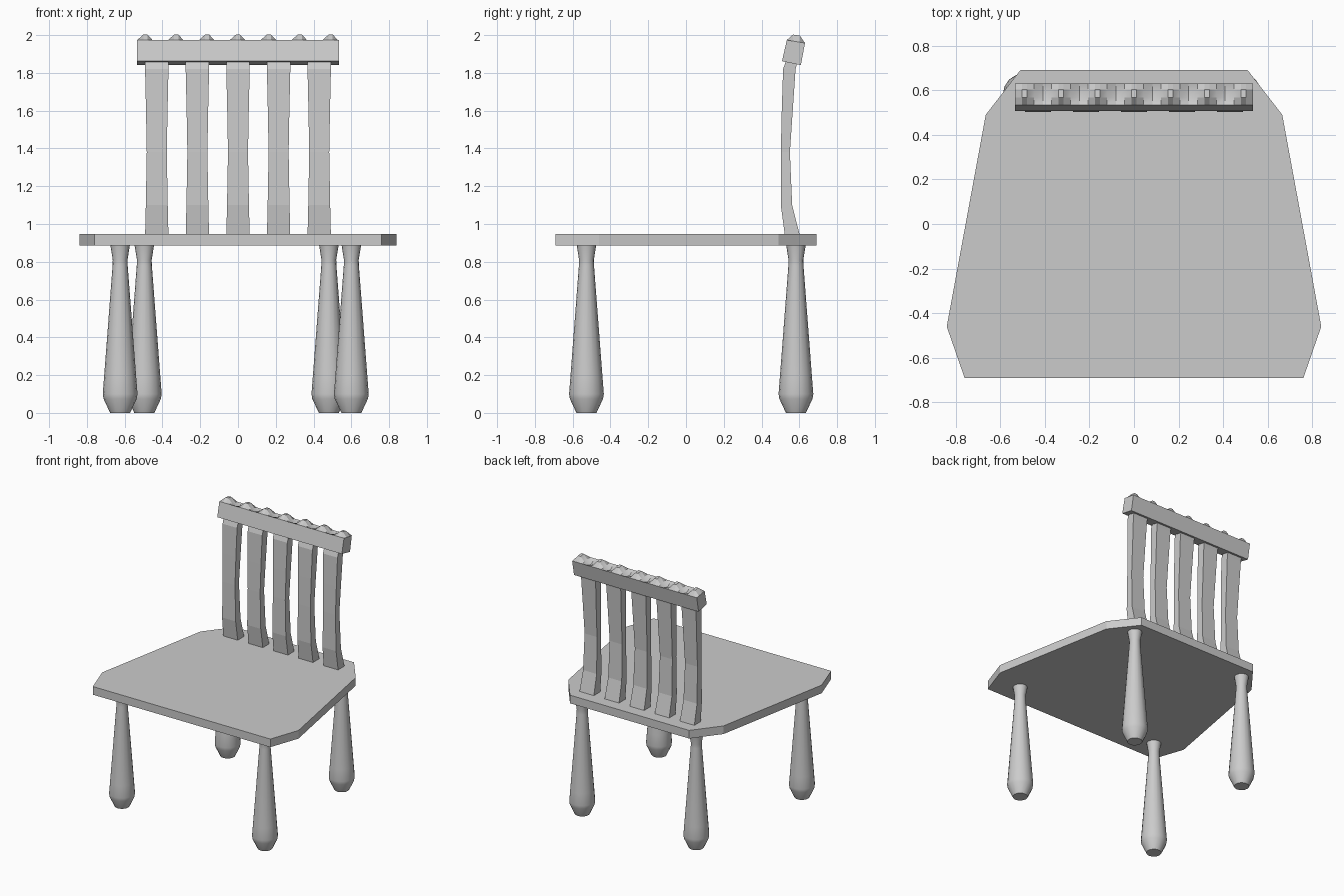
import bpy, bmesh
from math import cos, sin, pi, radians

cube = bpy.data.objects.get("Cube")
if cube:
    bpy.data.objects.remove(cube, do_unlink=True)

grey = bpy.data.materials.new("plain_grey")
grey.use_nodes = True
grey.diffuse_color = (0.6, 0.6, 0.6, 1)
grey.node_tree.nodes["Principled BSDF"].inputs["Base Color"].default_value = (0.6, 0.6, 0.6, 1)


def loft(name, rings, smooth=None):
    """Skin a list of matching closed rings and cap both ends."""
    bm = bmesh.new()
    rows = [[bm.verts.new(p) for p in ring] for ring in rings]
    n = len(rows[0])
    for a, b in zip(rows, rows[1:]):
        for i in range(n):
            j = (i + 1) % n
            bm.faces.new((a[i], a[j], b[j], b[i]))
    bm.faces.new(rows[0])
    bm.faces.new(rows[-1])
    bmesh.ops.recalc_face_normals(bm, faces=bm.faces)
    mesh = bpy.data.meshes.new(name)
    bm.to_mesh(mesh)
    bm.free()
    mesh.materials.append(grey)
    obj = bpy.data.objects.new(name, mesh)
    bpy.context.collection.objects.link(obj)
    if smooth:
        bpy.ops.object.select_all(action='DESELECT')
        obj.select_set(True)
        bpy.context.view_layer.objects.active = obj
        bpy.ops.object.shade_smooth_by_angle(angle=radians(smooth))
    return obj


# Seat: tapered board with clipped corners
half = [(0.76, -0.69), (0.84, -0.46), (0.665, 0.49), (0.51, 0.69)]
outline = half + [(-x, y) for x, y in reversed(half)]
loft("seat", [[(x, y, z) for x, y in outline] for z in (0.885, 0.948)])

# Legs: turned club shape
leg_profile = [(0.053, 0), (0.088, 0.075), (0.092, 0.10), (0.085, 0.19),
               (0.04, 0.78), (0.039, 0.81), (0.052, 0.89)]
legs = {"front_right_leg": (-0.624, -0.527), "front_left_leg": (0.6, -0.527),
        "back_right_leg": (-0.496, 0.582), "back_left_leg": (0.481, 0.582)}
for name, (cx, cy) in legs.items():
    loft(name, [[(cx + r * cos(k * pi / 8), cy + r * sin(k * pi / 8), z)
                 for k in range(16)] for r, z in leg_profile], 45)

# Back slats: bowed, slightly waisted (z, front y, back y, half width)
slat_profile = [(0.93, 0.525, 0.605, 0.062), (1.10, 0.502, 0.562, 0.058),
                (1.38, 0.502, 0.55, 0.053), (1.60, 0.507, 0.565, 0.057),
                (1.82, 0.514, 0.58, 0.062), (1.88, 0.535, 0.595, 0.062)]
for i in range(5):
    cx = (i - 2) * 0.215
    loft(f"back_slat_{i + 1}",
         [[(cx - w, f, z), (cx + w, f, z), (cx + w, b, z), (cx - w, b, z)]
          for z, f, b, w in slat_profile])

# Top rail: tilted bar with knobs and shallow scoops along its upper face
stations = []
for i in range(7):
    px = (i - 3) * 0.1635
    stations += [(px - 0.043, 0), (px - 0.011, 0.034), (px + 0.011, 0.034), (px + 0.043, 0)]
    if i < 6:
        stations.append((px + 0.082, -0.02))


def rail_ring(x, lift):
    top = [(x, 0.534 + 0.096 * t, 1.974 - 0.016 * t + h)
           for t, h in ((0, 0), (0.34, lift), (0.72, lift), (1, 0))]
    return top + [(x, 0.608, 1.841), (x, 0.508, 1.862)]


loft("top_rail", [rail_ring(x, h) for x, h in stations], 25)
